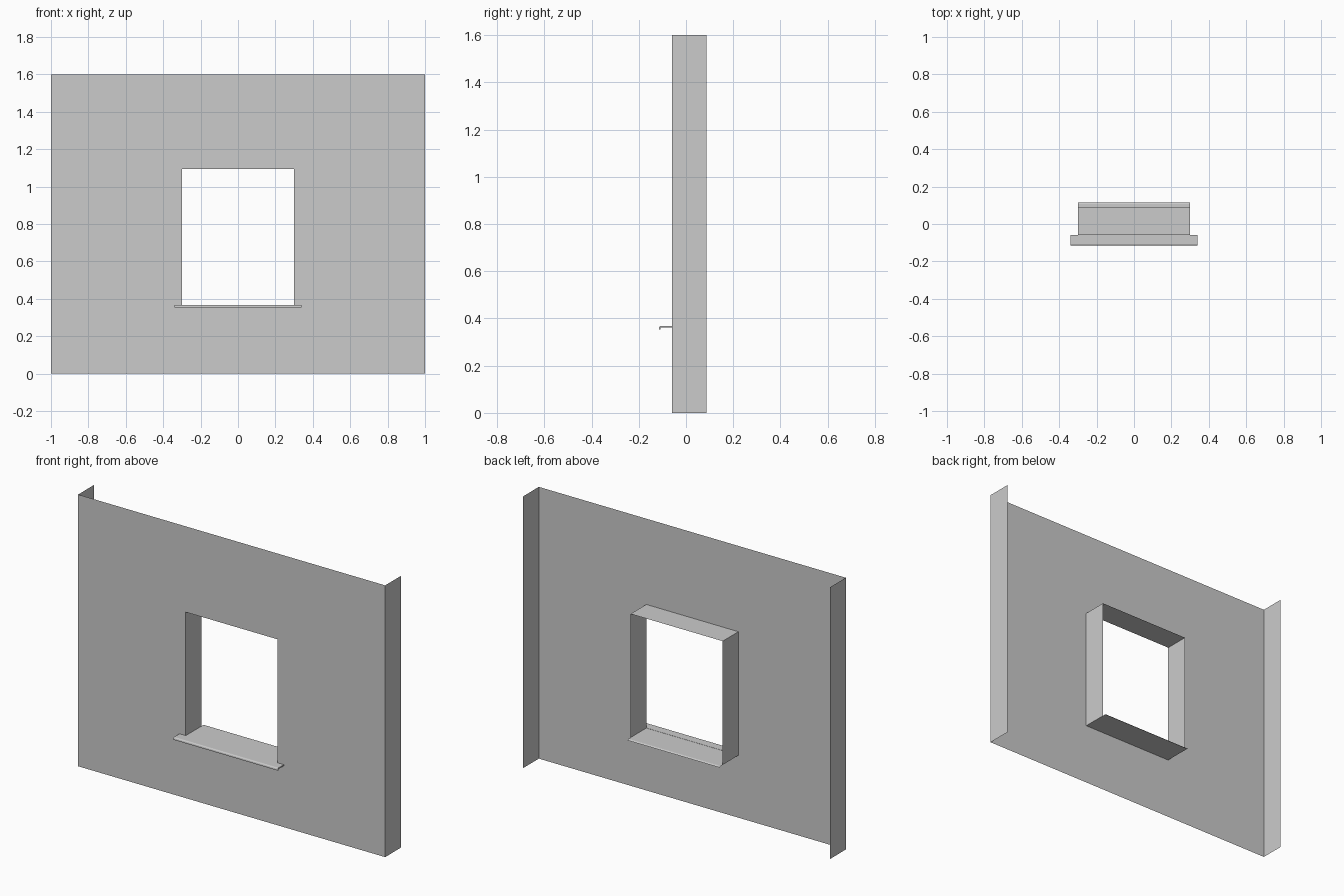
import bpy, bmesh, math

if "Cube" in bpy.data.objects:
    bpy.data.objects.remove(bpy.data.objects["Cube"])

FRONT, BACK = -0.059, 0.087      # wall face and rear of the returns
W, H = 1.0, 1.6                  # half width and height of wall
OW, OZ0, OZ1 = 0.30, 0.367, 1.095  # opening


def make(name, build):
    bm = bmesh.new()
    build(bm)
    me = bpy.data.meshes.new(name)
    bm.to_mesh(me)
    bm.free()
    ob = bpy.data.objects.new(name, me)
    bpy.context.collection.objects.link(ob)
    return ob


def strip(bm, a, b, close=False):
    """Quads between two matching rows of points."""
    va = [bm.verts.new(p) for p in a]
    vb = [bm.verts.new(p) for p in b]
    n = len(va)
    for i in range(n if close else n - 1):
        j = (i + 1) % n
        bm.faces.new((va[i], va[j], vb[j], vb[i]))
    return va, vb


def rect(w, z0, z1, y):
    return [(-w, y, z0), (w, y, z0), (w, y, z1), (-w, y, z1)]


# Wall face with opening
make("wall_face", lambda bm: strip(
    bm, rect(W, 0, H, FRONT), rect(OW, OZ0, OZ1, FRONT), True))

# Side returns of the wall
for side, s in (("left", -1), ("right", 1)):
    row = [(s * W, FRONT, 0), (s * W, BACK, 0)][::s]
    make("wall_return_" + side, lambda bm: strip(
        bm, row, [(x, y, H) for x, y, z in row]))

# Opening reveal: two jambs and the head
path = [(OW, OZ0), (OW, OZ1), (-OW, OZ1), (-OW, OZ0)]
make("window_reveal", lambda bm: strip(
    bm, [(x, FRONT, z) for x, z in path], [(x, BACK, z) for x, z in path]))

# Inner sill sheet with a turned-down back edge
inner = [(FRONT, 0.367), (0.106, 0.367), (0.112, 0.365), (0.115, 0.361)]
make("inner_sill", lambda bm: strip(
    bm, [(OW, y, z) for y, z in inner], [(-OW, y, z) for y, z in inner]))


# Projecting outer sill with rounded drip nose
def outer_sill(bm):
    prof = [(FRONT, 0.361), (FRONT, 0.368)]
    for i in range(5):
        a = math.radians(90 + 22.5 * i)
        prof.append((-0.107 + 0.008 * math.cos(a), 0.360 + 0.008 * math.sin(a)))
    prof += [(-0.115, 0.354), (-0.109, 0.354), (-0.109, 0.361)]
    a, b = strip(bm, [(-0.34, y, z) for y, z in prof],
                 [(0.34, y, z) for y, z in prof], True)
    bm.faces.new(a)
    bm.faces.new(b)
    bmesh.ops.recalc_face_normals(bm, faces=bm.faces)


make("outer_sill", outer_sill)
